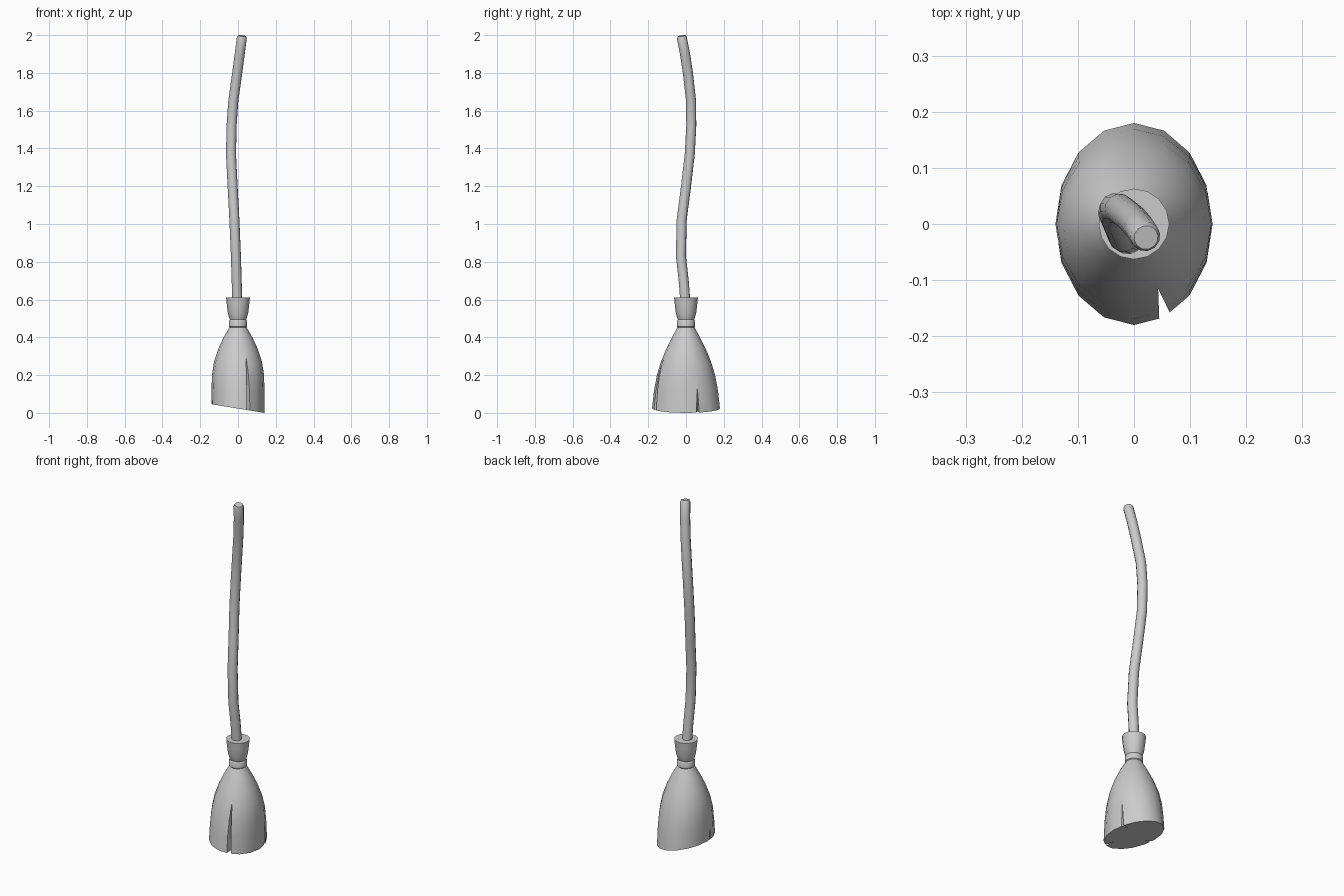
import bpy, bmesh, math
from mathutils import Vector

if "Cube" in bpy.data.objects:
    bpy.data.objects.remove(bpy.data.objects["Cube"])

N = 16


def make_object(name, bm):
    bmesh.ops.recalc_face_normals(bm, faces=bm.faces[:])
    me = bpy.data.meshes.new(name)
    bm.to_mesh(me)
    bm.free()
    ob = bpy.data.objects.new(name, me)
    bpy.context.collection.objects.link(ob)
    return ob


def loft(name, rings):
    """Closed body from (z, x radius, y radius) rings."""
    bm = bmesh.new()
    loops = []
    for z, rx, ry in rings:
        loops.append([bm.verts.new((rx * math.cos(2 * math.pi * i / N),
                                    ry * math.sin(2 * math.pi * i / N), z))
                      for i in range(N)])
    for a, b in zip(loops, loops[1:]):
        for i in range(N):
            j = (i + 1) % N
            bm.faces.new((a[i], a[j], b[j], b[i]))
    bm.faces.new(loops[0])
    bm.faces.new(loops[-1])
    return make_object(name, bm)


def smooth(ob, angle=35):
    bpy.ops.object.select_all(action='DESELECT')
    ob.select_set(True)
    bpy.context.view_layer.objects.active = ob
    bpy.ops.object.shade_smooth_by_angle(angle=math.radians(angle))


def notch(target, name, points):
    """Cut a convex wedge out of the target."""
    bm = bmesh.new()
    for p in points:
        bm.verts.new(p)
    bmesh.ops.convex_hull(bm, input=bm.verts[:])
    cutter = make_object(name, bm)
    cutter.hide_render = True
    mod = target.modifiers.new(name, 'BOOLEAN')
    mod.operation = 'DIFFERENCE'
    mod.solver = 'EXACT'
    mod.object = cutter
    bpy.ops.object.select_all(action='DESELECT')
    bpy.context.view_layer.objects.active = target
    target.select_set(True)
    bpy.ops.object.modifier_apply(modifier=name)
    bpy.data.objects.remove(cutter, do_unlink=True)


# Bristle head with worn, slanted bottom
head = loft("bristle_head", [
    (0.028, 0.140, 0.180), (0.12, 0.140, 0.169), (0.20, 0.138, 0.154),
    (0.27, 0.127, 0.133), (0.34, 0.104, 0.104), (0.40, 0.076, 0.074),
    (0.455, 0.044, 0.044)])
for v in head.data.vertices:
    if v.co.z < 0.05:
        v.co.z -= 0.165 * v.co.x + 0.005

# Gaps in the bristles: front, right and left
notch(head, "front_gap", [(x, y, z) for z in (-0.1, 0.5) for x, y in
                          ((0.043, -0.115), (0.047, -0.22), (0.094, -0.22))])
for s, y, top in ((1, 0.06, 0.165), (-1, -0.03, 0.16)):
    notch(head, "side_gap", [(s * 0.08, y, -0.03), (s * 0.18, y - 0.012, -0.03),
                             (s * 0.18, y + 0.026, -0.03),
                             (s * 0.138, y, top), (s * 0.18, y, top + 0.01)])
smooth(head)

# Binding ring and flared tuft above it
ring = loft("binding_ring", [(z, r, r) for z, r in (
    (0.45, 0.043), (0.457, 0.048), (0.486, 0.048), (0.494, 0.043))])
smooth(ring)
tuft = loft("upper_tuft", [(z, r, r) for z, r in (
    (0.485, 0.040), (0.50, 0.046), (0.53, 0.054), (0.57, 0.059), (0.61, 0.063))])
smooth(tuft)

# Crooked handle
path = [(-0.004, -0.003, 0.58), (-0.007, -0.012, 0.70), (-0.011, -0.027, 0.83),
        (-0.019, -0.023, 1.02), (-0.028, -0.001, 1.19), (-0.037, 0.020, 1.37),
        (-0.034, 0.028, 1.52), (-0.025, 0.027, 1.65), (-0.004, 0.010, 1.80),
        (0.009, -0.005, 1.90), (0.020, -0.022, 1.985), (0.0215, -0.024, 1.996)]
cu = bpy.data.curves.new("handle", 'CURVE')
cu.dimensions = '3D'
cu.bevel_depth = 0.027
cu.bevel_resolution = 4
cu.use_fill_caps = True
sp = cu.splines.new('POLY')
sp.points.add(len(path) - 1)
for pt, co in zip(sp.points, path):
    pt.co = (*co, 1)
sp.points[-1].radius = 0.8
handle = bpy.data.objects.new("handle", cu)
bpy.context.collection.objects.link(handle)
bpy.ops.object.select_all(action='DESELECT')
handle.select_set(True)
bpy.context.view_layer.objects.active = handle
bpy.ops.object.convert(target='MESH')
smooth(bpy.context.view_layer.objects.active)
